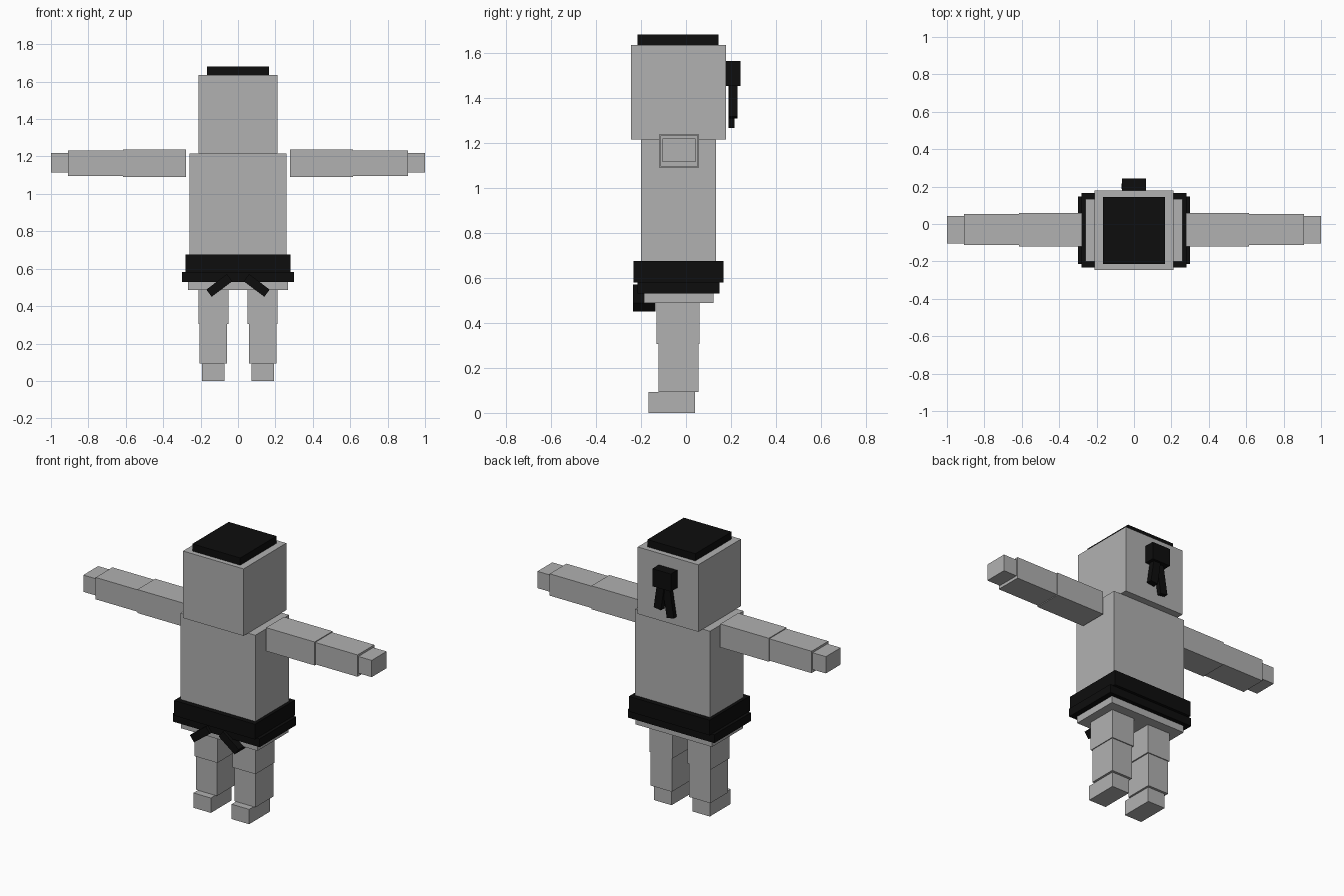
import bpy
import math
from mathutils import Vector

cube = bpy.data.objects.get("Cube")
if cube:
    bpy.data.objects.remove(cube, do_unlink=True)


def material(name, value):
    m = bpy.data.materials.new(name)
    m.use_nodes = True
    colour = (value, value, value, 1)
    m.diffuse_color = colour
    bsdf = next(n for n in m.node_tree.nodes if n.type == 'BSDF_PRINCIPLED')
    bsdf.inputs["Base Color"].default_value = colour
    return m


GREY = material("stone_grey", 0.44)
BLACK = material("cloth_black", 0.004)


def box(name, x, y, z, mat):
    """Axis-aligned box from (min, max) ranges."""
    centre = [(r[0] + r[1]) / 2 for r in (x, y, z)]
    bpy.ops.mesh.primitive_cube_add(size=1, location=centre)
    ob = bpy.context.object
    ob.name = name
    ob.scale = [r[1] - r[0] for r in (x, y, z)]
    bpy.ops.object.transform_apply(location=False, rotation=False, scale=True)
    ob.data.materials.append(mat)
    return ob


def strap(name, start, end, width, depth):
    """Black cloth strip from start to end, turned in the front plane."""
    a, b = Vector(start), Vector(end)
    d = b - a
    ob = box(name, (-width / 2, width / 2), (-depth / 2, depth / 2),
             (-d.length / 2, d.length / 2), BLACK)
    ob.location = (a + b) / 2
    ob.rotation_euler = (0, math.atan2(d.x, d.z), 0)
    return ob


# Head and trunk
box("head", (-0.21, 0.21), (-0.245, 0.178), (1.215, 1.635), GREY)
box("upper_torso", (-0.26, 0.26), (-0.20, 0.134), (0.55, 1.215), GREY)
box("lower_torso", (-0.266, 0.266), (-0.186, 0.122), (0.487, 0.56), GREY)

# Flat cap piece on the head
box("cap_top", (-0.166, 0.166), (-0.215, 0.145), (1.635, 1.68), BLACK)

# Two-layer belt
box("belt_upper", (-0.28, 0.28), (-0.233, 0.166), (0.58, 0.675), BLACK)
box("belt_lower", (-0.30, 0.30), (-0.215, 0.148), (0.53, 0.582), BLACK)

# Knot and hanging tails behind the head
box("head_knot", (-0.064, 0.064), (0.178, 0.242), (1.452, 1.562), BLACK)
strap("head_tail_left", (0.012, 0.210, 1.50), (0.040, 0.210, 1.312), 0.05, 0.036)
strap("head_tail_right", (-0.005, 0.202, 1.50), (-0.042, 0.202, 1.270), 0.05, 0.028)

# Limbs and belt tails, one set per side: part, x range, y range, z range
LIMBS = [
    ("upper_arm", (0.278, 0.615), (-0.119, 0.058), (1.09, 1.237)),
    ("forearm", (0.615, 0.908), (-0.113, 0.053), (1.095, 1.232)),
    ("hand", (0.908, 1.0), (-0.104, 0.043), (1.114, 1.219)),
    ("upper_leg", (0.052, 0.212), (-0.13, 0.061), (0.305, 0.487)),
    ("lower_leg", (0.06, 0.207), (-0.122, 0.055), (0.093, 0.305)),
    ("foot", (0.072, 0.193), (-0.166, 0.04), (0.0, 0.093)),
]
for side, s in (("left", 1), ("right", -1)):
    for part, x, y, z in LIMBS:
        box(f"{part}_{side}", sorted((s * x[0], s * x[1])), y, z, GREY)
    strap(f"belt_tail_{side}", (s * 0.045, -0.185, 0.552),
          (s * 0.155, -0.185, 0.469), 0.048, 0.1)
